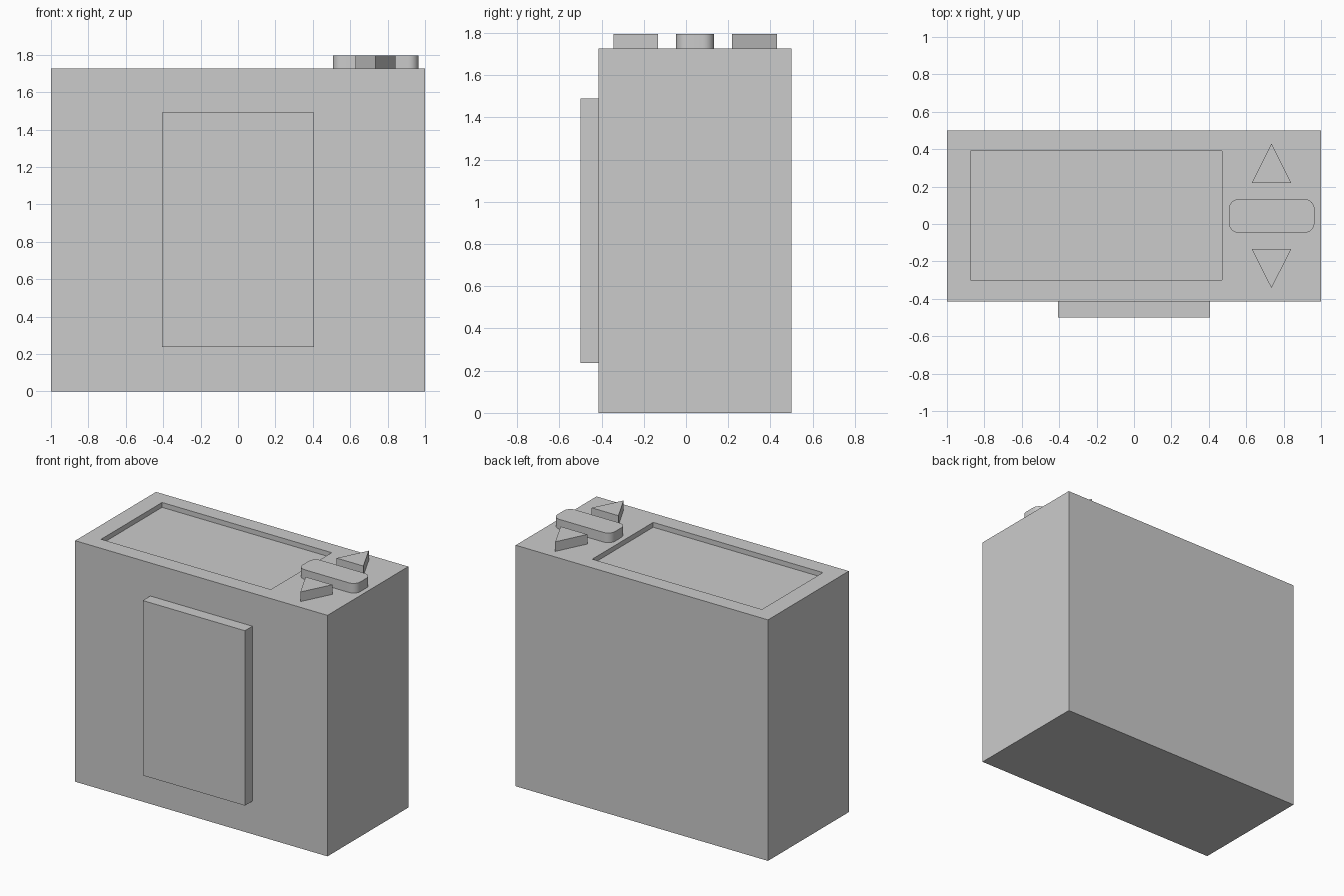
import bpy, bmesh
from math import pi, cos, sin

if "Cube" in bpy.data.objects:
    bpy.data.objects.remove(bpy.data.objects["Cube"])

BODY_TOP, BUTTON_TOP = 1.727, 1.796


def rect(x0, x1, y0, y1):
    return [(x0, y0), (x1, y0), (x1, y1), (x0, y1)]


def rounded_rect(x0, x1, y0, y1, r, steps=6):
    centres = [(x1 - r, y1 - r), (x0 + r, y1 - r), (x0 + r, y0 + r), (x1 - r, y0 + r)]
    return [(cx + r * cos((q + i / steps) * pi / 2), cy + r * sin((q + i / steps) * pi / 2))
            for q, (cx, cy) in enumerate(centres) for i in range(steps + 1)]


def prism(name, outline, z0, z1, recess=None, depth=0.0):
    """Extrude an outline upward, optionally sinking a matching outline into the top."""
    bm = bmesh.new()
    top = bm.faces.new([bm.verts.new((x, y, z0)) for x, y in outline])
    base = bmesh.ops.extrude_face_region(bm, geom=[top], use_keep_orig=True)
    top = next(g for g in base["geom"] if isinstance(g, bmesh.types.BMFace))
    for v in top.verts:
        v.co.z = z1
    if recess:
        bmesh.ops.inset_region(bm, faces=[top], thickness=0.05)
        xs, ys = zip(*recess)
        for v in top.verts:
            v.co.x = max(xs) if v.co.x > 0 else min(xs)
            v.co.y = max(ys) if v.co.y > 0 else min(ys)
            v.co.z = z1
        bmesh.ops.inset_region(bm, faces=[top], thickness=0.0)
        for v in top.verts:
            v.co.z = z1 - depth
    bmesh.ops.recalc_face_normals(bm, faces=bm.faces)
    mesh = bpy.data.meshes.new(name)
    bm.to_mesh(mesh)
    bm.free()
    obj = bpy.data.objects.new(name, mesh)
    bpy.context.collection.objects.link(obj)
    return obj


# Main case with a sunken display on top
prism("case", rect(-1, 1, -0.415, 0.5), 0, BODY_TOP,
      rect(-0.875, 0.47, -0.30, 0.39), 0.035)

# Raised panel on the front
prism("front_panel", rect(-0.405, 0.405, -0.5, -0.415), 0.237, 1.49)

# Up and down arrow buttons
for name, base_y, tip_y in (("up_button", 0.218, 0.431), ("down_button", -0.133, -0.343)):
    prism(name, [(0.629, base_y), (0.841, base_y), (0.735, tip_y)], BODY_TOP, BUTTON_TOP)

# Rounded centre button
button = prism("centre_button", rounded_rect(0.507, 0.965, -0.047, 0.133, 0.053),
               BODY_TOP, BUTTON_TOP)
bpy.context.view_layer.objects.active = button
button.select_set(True)
bpy.ops.object.shade_smooth_by_angle()
